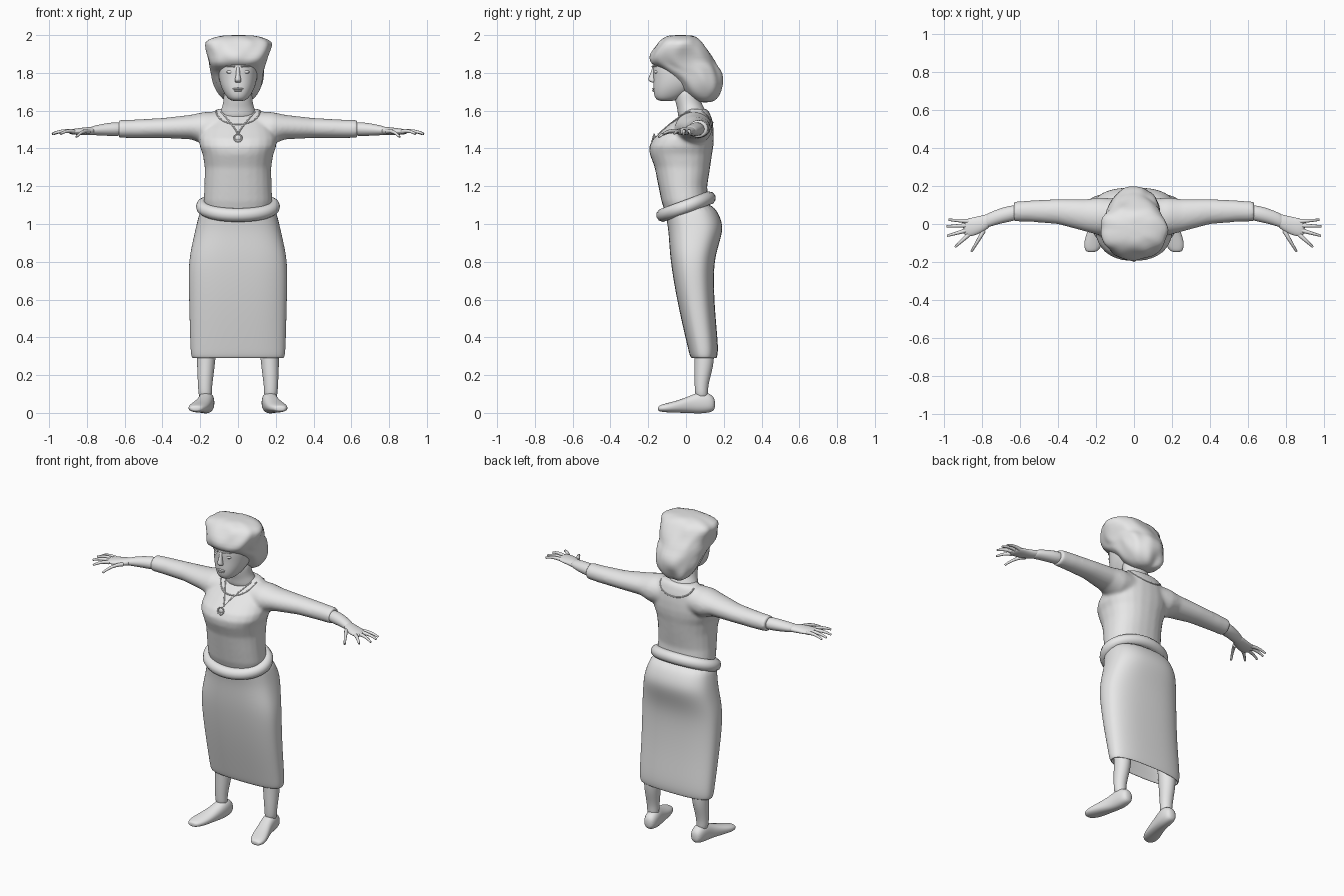
import bpy
import bmesh
import math
from mathutils import Vector, noise
from mathutils.bvhtree import BVHTree

default_cube = bpy.data.objects.get("Cube")
if default_cube:
    bpy.data.objects.remove(default_cube)

grey = bpy.data.materials.new("plain_grey")
grey.use_nodes = True
grey.diffuse_color = (.8, .8, .8, 1)
grey.node_tree.nodes["Principled BSDF"].inputs["Base Color"].default_value = (.8, .8, .8, 1)


def finish(obj, levels=0):
    """Give an object its colour, smooth shading and optional subdivision."""
    obj.data.materials.clear()
    obj.data.materials.append(grey)
    for polygon in obj.data.polygons:
        polygon.use_smooth = True
    if levels:
        modifier = obj.modifiers.new("smooth_form", "SUBSURF")
        modifier.levels = modifier.render_levels = levels
    return obj


def superellipse(angle, power):
    c, s = math.cos(angle), math.sin(angle)
    return (math.copysign(abs(c) ** (2 / power), c),
            math.copysign(abs(s) ** (2 / power), s))


def loft(name, axis, sections, power=2, side=1, sides=24, levels=2, lumps=0):
    """Skin oval sections (position, centre a, centre b, radius a, radius b)."""
    bm = bmesh.new()
    rings = []
    for along, ca, cb, ra, rb in sections:
        ring = []
        for i in range(sides):
            u, v = superellipse(math.tau * i / sides, power)
            a, b = ca + ra * u, cb + rb * v
            point = Vector({"x": (along, a, b), "y": (a, along, b), "z": (a, b, along)}[axis])
            if lumps:
                out = Vector((u, v, 0))
                point += out * lumps * noise.noise(point * 16)
            point.x *= side
            ring.append(bm.verts.new(point))
        rings.append(ring)
    for low, high in zip(rings, rings[1:]):
        for i in range(sides):
            j = (i + 1) % sides
            bm.faces.new((low[i], low[j], high[j], high[i]))
    bm.faces.new(rings[0])
    bm.faces.new(rings[-1])
    bmesh.ops.recalc_face_normals(bm, faces=bm.faces)
    mesh = bpy.data.meshes.new(name)
    bm.to_mesh(mesh)
    bm.free()
    obj = bpy.data.objects.new(name, mesh)
    bpy.context.collection.objects.link(obj)
    return finish(obj, levels)


def upright(name, profile, **options):
    """Loft along z from (height, half width, front y, back y)."""
    sections = [(z, 0, (front + back) / 2, half, (back - front) / 2)
                for z, half, front, back in profile]
    return loft(name, "z", sections, **options)


def tube(name, points, radius, tip=1, cyclic=False):
    """Round tube through points, tapering to tip times its radius."""
    curve = bpy.data.curves.new(name, "CURVE")
    curve.dimensions = "3D"
    curve.bevel_depth = radius
    curve.bevel_resolution = 3
    curve.use_fill_caps = True
    spline = curve.splines.new("POLY")
    spline.points.add(len(points) - 1)
    spline.use_cyclic_u = cyclic
    for i, (target, point) in enumerate(zip(spline.points, points)):
        target.co = (*point, 1)
        target.radius = 1 + (tip - 1) * i / (len(points) - 1)
    temporary = bpy.data.objects.new(name, curve)
    mesh = bpy.data.meshes.new_from_object(temporary)
    bpy.data.objects.remove(temporary)
    obj = bpy.data.objects.new(name, mesh)
    bpy.context.collection.objects.link(obj)
    return finish(obj)


def ball(name, centre, size):
    bpy.ops.mesh.primitive_uv_sphere_add(segments=20, ring_count=12, location=centre)
    obj = bpy.context.object
    obj.name = obj.data.name = name
    obj.scale = size
    return finish(obj)


# Skirt, with the hem turned up inside
upright("skirt", [
    (.5, .2, .0, .12), (.31, .225, .04, .15), (.285, .24, .03, .16), (.3, .25, .02, .167),
    (.35, .254, .008, .172), (.5, .258, -.027, .157), (.65, .262, -.058, .148),
    (.8, .264, -.082, .148), (.9, .243, -.09, .177), (.98, .225, -.095, .2),
    (1.05, .208, -.11, .178), (1.12, .185, -.115, .13)], power=2.6)

# Blouse body and sleeves, fused into one garment
blouse = upright("blouse", [
    (1.06, .17, -.11, .11), (1.12, .182, -.13, .118), (1.2, .178, -.146, .112),
    (1.3, .176, -.166, .128), (1.37, .187, -.192, .138), (1.41, .203, -.196, .145),
    (1.45, .205, -.175, .148), (1.5, .19, -.12, .146), (1.55, .16, -.062, .14),
    (1.59, .135, -.012, .125), (1.61, .11, .0, .11)], power=2.3, levels=0)
sleeves = [loft("sleeve", "x", [
    (.06, .04, 1.51, .09, .085), (.18, .04, 1.507, .1, .086), (.25, .045, 1.513, .086, .065),
    (.4, .065, 1.508, .066, .053), (.55, .068, 1.504, .056, .049),
    (.632, .065, 1.503, .052, .047)], side=s, levels=0) for s in (1, -1)]
bpy.ops.object.select_all(action="DESELECT")
for part in sleeves + [blouse]:
    part.select_set(True)
bpy.context.view_layer.objects.active = blouse
bpy.ops.object.join()
remesh = blouse.modifiers.new("fuse", "REMESH")
remesh.mode = "VOXEL"
remesh.voxel_size = .009
remesh.use_smooth_shade = True
soften = blouse.modifiers.new("soften", "SMOOTH")
soften.factor = .5
soften.iterations = 10

# Rolled belt, lower at the front
ring = [math.tau * i / 48 for i in range(48)]
tube("belt", [(.187 * math.cos(a), .122 * math.sin(a), 1.092 + .045 * math.sin(a))
              for a in ring], .036, cyclic=True)

# Neck and head
upright("neck", [
    (1.54, .1, -.04, .1), (1.6, .094, -.045, .105), (1.625, .082, -.05, .09),
    (1.66, .076, -.06, .075), (1.74, .075, -.07, .07)])
upright("head", [
    (1.65, .03, -.14, -.07), (1.662, .052, -.162, -.03), (1.69, .073, -.172, .02),
    (1.73, .093, -.174, .07), (1.78, .104, -.172, .1), (1.83, .106, -.178, .11),
    (1.89, .1, -.165, .1), (1.93, .06, -.1, .06)], power=2.2)

# Face details
loft("nose", "z", [(1.748, 0, -.172, .014, .008), (1.758, 0, -.18, .02, .022),
                   (1.775, 0, -.178, .014, .021), (1.81, 0, -.172, .009, .012),
                   (1.835, 0, -.17, .01, .006)], sides=12)
for z, half in ((1.716, .028), (1.706, .023)):
    ball("lip", (0, -.167, z), (half, .012, .006))
for s, label in ((1, "left"), (-1, "right")):
    ball(label + "_eye", (.04 * s, -.156, 1.805), (.02, .012, .01))
    brow = [(x * s, -.18 + x * x * 6, 1.83 + .006 * math.sin(x * 40)) for x in (.018, .035, .05, .065)]
    tube(label + "_brow", brow, .005, tip=.5)

# Swept-back lumpy hair, flat on top and gathered behind
upright("hair", [
    (1.643, .045, .07, .14), (1.66, .085, .03, .165), (1.7, .117, -.02, .182),
    (1.75, .132, -.06, .198), (1.8, .142, -.1, .187), (1.835, .148, -.168, .17),
    (1.86, .152, -.194, .153), (1.9, .164, -.19, .125), (1.95, .18, -.155, .095),
    (1.975, .168, -.135, .075), (1.995, .11, -.1, .04), (2.0, .06, -.07, .01)],
    power=2.3, sides=40, levels=1, lumps=.022)

# Neckline and necklace laid on the blouse surface
bpy.context.view_layer.update()
surface = BVHTree.FromObject(blouse, bpy.context.evaluated_depsgraph_get())


def drape(points, facing):
    """Project (x, z) points onto the blouse from the front (-1) or back (1)."""
    found = []
    for x, z in points:
        hit = surface.ray_cast(Vector((x, facing, z)), Vector((0, -facing, 0)))[0]
        if hit:
            found.append(hit)
    return found


for label, facing, drop in (("front", -1, .07), ("back", 1, .06)):
    arc = [math.pi * i / 24 for i in range(25)]
    tube(label + "_neckline", drape([(.115 * math.cos(a), 1.597 - drop * math.sin(a))
                                     for a in arc], facing), .004)
for s, label in ((1, "left"), (-1, "right")):
    chain = [(.09 * s * t, 1.475 + .12 * t ** .85) for t in (i / 14 for i in range(15))]
    tube(label + "_chain", drape(chain, -1), .004)
setting = drape([(0, 1.455)], -1)[0]
ball("pendant", setting, (.018, .01, .018))
tube("pendant_rim", [setting + Vector((.02 * math.cos(a), .006 * math.sin(a) - .006, .02 * math.sin(a)))
                     for a in ring], .004, cyclic=True)

# Arms, hands, legs and shoes
fingers = {"little": ((.87, .014), (.975, .022)), "ring": ((.88, -.008), (.985, -.012)),
           "middle": ((.88, -.033), (.982, -.062)), "index": ((.87, -.056), (.94, -.12)),
           "thumb": ((.79, -.035), (.855, -.145))}
for s, label in ((1, "left"), (-1, "right")):
    loft(label + "_forearm", "x", [
        (.59, .065, 1.503, .042, .038), (.68, .05, 1.502, .042, .036),
        (.75, .027, 1.496, .038, .027), (.79, .01, 1.493, .036, .02)], side=s)
    loft(label + "_palm", "x", [
        (.75, .025, 1.495, .035, .022), (.79, .003, 1.492, .044, .022),
        (.85, -.016, 1.489, .05, .018), (.9, -.022, 1.488, .046, .012)], side=s)
    for finger, (base, end) in fingers.items():
        droop = .028 if finger == "thumb" else .012
        path = [(s * (base[0] + (end[0] - base[0]) * t), base[1] + (end[1] - base[1]) * t,
                 1.489 + .02 * t * (1 - t) - droop * t * t) for t in (i / 6 for i in range(7))]
        tube(label + "_" + finger + "_finger", path, .012, tip=.5)
    loft(label + "_leg", "z", [
        (.07, .172, .085, .036, .035), (.13, .175, .08, .036, .034),
        (.2, .172, .088, .043, .044), (.29, .168, .1, .05, .055), (.45, .16, .09, .055, .05)], side=s)
    loft(label + "_shoe", "y", [
        (.155, .165, .045, .022, .028), (.13, .165, .052, .04, .05), (.08, .168, .056, .044, .06),
        (.03, .176, .046, .043, .048), (-.04, .196, .034, .05, .033),
        (-.1, .214, .027, .052, .025), (-.14, .222, .024, .036, .017),
        (-.148, .224, .022, .018, .01)], power=2.3, side=s)
